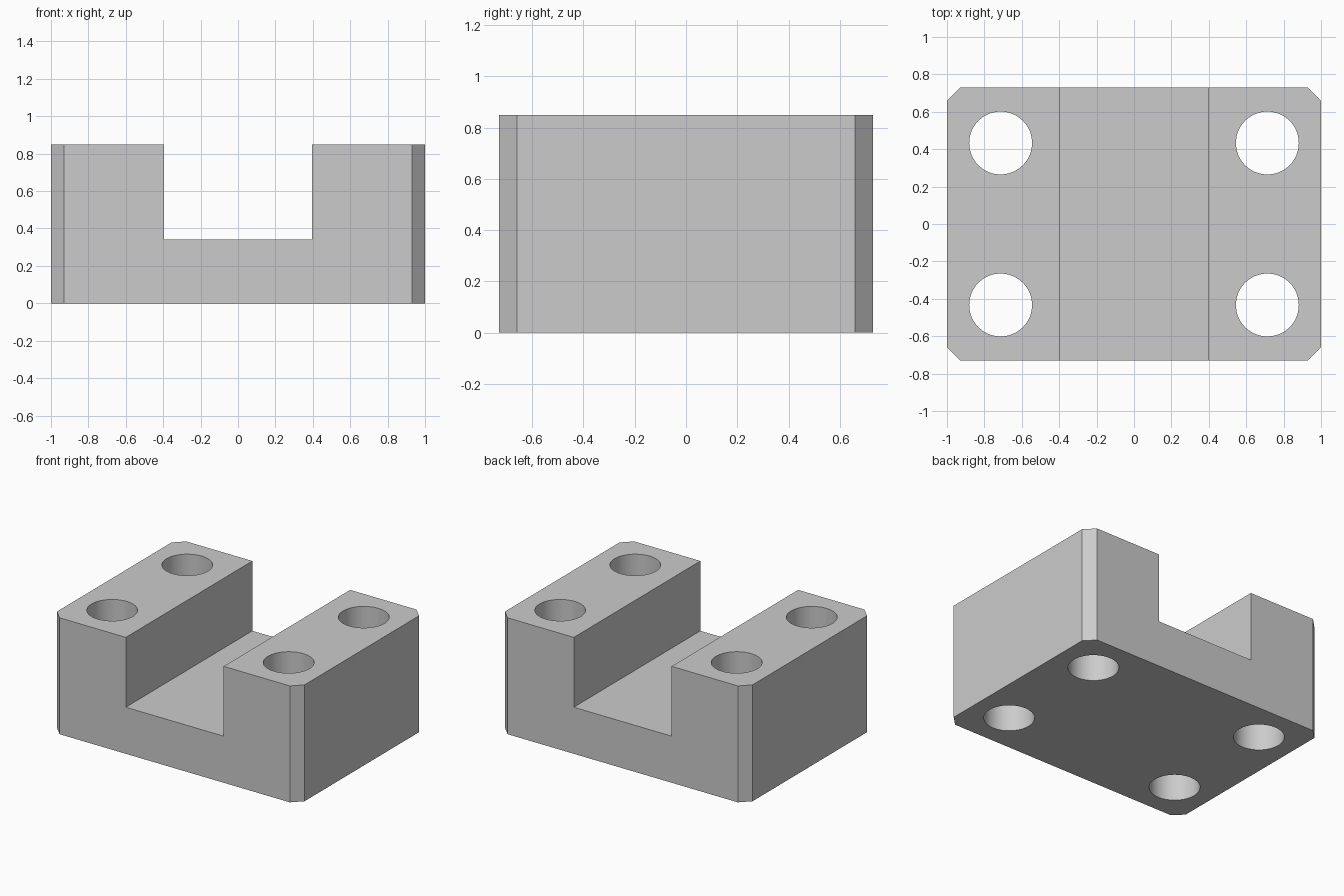
import bpy
import bmesh
import math

cube = bpy.data.objects.get("Cube")
if cube:
    bpy.data.objects.remove(cube, do_unlink=True)

HALF_X, HALF_Y, HEIGHT = 1.0, 0.73, 0.85
SLOT_X, SLOT_Z = 0.395, 0.34
CHAMFER = 0.07
HOLE_X, HOLE_Y, HOLE_R = 0.713, 0.433, 0.168

grey = bpy.data.materials.new("plain grey")
grey.use_nodes = True
grey.diffuse_color = (0.6, 0.6, 0.6, 1)
grey.node_tree.nodes["Principled BSDF"].inputs["Base Color"].default_value = (0.6, 0.6, 0.6, 1)

# Block: U-shaped profile extruded front to back
half = [(HALF_X, 0), (HALF_X, HEIGHT), (SLOT_X, HEIGHT), (SLOT_X, SLOT_Z)]
profile = half + [(-x, z) for x, z in reversed(half)]
bm = bmesh.new()
face = bm.faces.new([bm.verts.new((x, -HALF_Y, z)) for x, z in profile])
extruded = bmesh.ops.extrude_face_region(bm, geom=[face])["geom"]
bmesh.ops.translate(bm, vec=(0, 2 * HALF_Y, 0),
                    verts=[v for v in extruded if isinstance(v, bmesh.types.BMVert)])
bmesh.ops.recalc_face_normals(bm, faces=bm.faces)

# Chamfered outer vertical corners
corners = [e for e in bm.edges
           if all(abs(v.co.x) > HALF_X - 0.01 for v in e.verts)
           and abs(e.verts[0].co.z - e.verts[1].co.z) > 0.1]
bmesh.ops.bevel(bm, geom=corners, offset=CHAMFER, offset_type='OFFSET',
                segments=1, affect='EDGES')
# Make the chamfer legs exactly CHAMFER long
bmesh.ops.recalc_face_normals(bm, faces=bm.faces)
mesh = bpy.data.meshes.new("slotted_block")
bm.to_mesh(mesh)
bm.free()
mesh.materials.append(grey)
block = bpy.data.objects.new("slotted_block", mesh)
bpy.context.collection.objects.link(block)

# Four through holes
for sx in (-1, 1):
    for sy in (-1, 1):
        bpy.ops.mesh.primitive_cylinder_add(
            vertices=64, radius=HOLE_R, depth=HEIGHT * 2,
            location=(sx * HOLE_X, sy * HOLE_Y, HEIGHT / 2))
        cutter = bpy.context.object
        cutter.name = "hole_cutter"
        cutter.hide_render = True
        cutter.data.materials.append(grey)
        cut = block.modifiers.new("hole", 'BOOLEAN')
        cut.operation = 'DIFFERENCE'
        cut.solver = 'EXACT'
        cut.object = cutter
        bpy.context.view_layer.objects.active = block
        bpy.ops.object.modifier_apply(modifier=cut.name)
        bpy.data.objects.remove(cutter, do_unlink=True)

# Smooth hole walls, sharp block edges
bpy.ops.object.select_all(action='DESELECT')
block.select_set(True)
bpy.context.view_layer.objects.active = block
bpy.ops.object.shade_smooth_by_angle(angle=math.radians(30))
